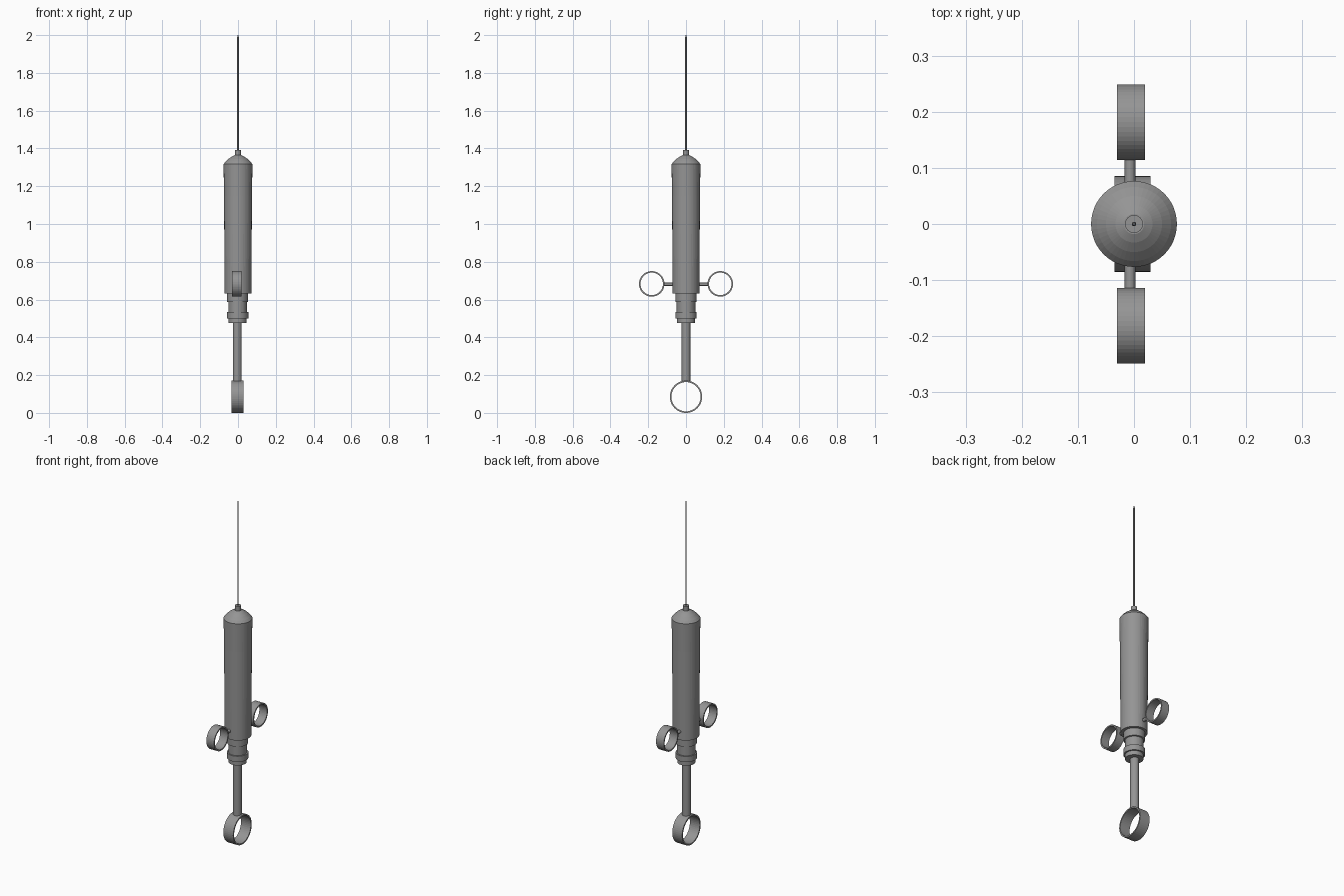
import bpy, bmesh, math
from mathutils import Matrix

if "Cube" in bpy.data.objects:
    bpy.data.objects.remove(bpy.data.objects["Cube"])

SEG = 48

metal = bpy.data.materials.new("dark_metal")
metal.diffuse_color = (0.3, 0.3, 0.3, 1)
metal.use_nodes = True
metal.node_tree.nodes["Principled BSDF"].inputs["Base Color"].default_value = metal.diffuse_color


def finish(name, bm):
    bmesh.ops.recalc_face_normals(bm, faces=bm.faces)
    mesh = bpy.data.meshes.new(name)
    bm.to_mesh(mesh)
    bm.free()
    mesh.materials.append(metal)
    ob = bpy.data.objects.new(name, mesh)
    bpy.context.collection.objects.link(ob)
    return ob


def lathe(name, profile, x=0.0, seg=SEG, closed=False, matrix=None):
    """Revolve (radius, height) points about z; open profiles are capped."""
    bm = bmesh.new()
    rings = []
    for r, z in profile:
        rings.append([bm.verts.new((r * math.cos(2 * math.pi * i / seg),
                                    r * math.sin(2 * math.pi * i / seg), z))
                      for i in range(seg)])
    pairs = list(zip(rings, rings[1:]))
    if closed:
        pairs.append((rings[-1], rings[0]))
    for a, b in pairs:
        for i in range(seg):
            j = (i + 1) % seg
            bm.faces.new((a[i], a[j], b[j], b[i]))
    if not closed:
        bm.faces.new(rings[0])
        bm.faces.new(rings[-1])
    bm.transform(Matrix.Translation((x, 0, 0)) @ (matrix or Matrix()))
    return finish(name, bm)


def grip_ring(name, center, radius, width, wall=0.008):
    """Thin band whose axis runs along x."""
    h, inner = width / 2, radius - wall
    m = Matrix.Translation(center) @ Matrix.Rotation(math.pi / 2, 4, 'Y')
    lathe(name, [(inner, -h), (radius, -h), (radius, h), (inner, h)],
          closed=True, matrix=m)


# Barrel with a slight taper and a domed shoulder
lathe("barrel", [(0.0705, 0.632), (0.0715, 0.78), (0.074, 1.15), (0.0765, 1.317),
                 (0.066, 1.330), (0.050, 1.345), (0.033, 1.357), (0.018, 1.364)])

# Needle hub and needle
lathe("needle_hub", [(0.016, 1.36), (0.016, 1.391)], seg=32)
lathe("needle", [(0.004, 1.385), (0.004, 1.99), (0.002, 2.0)], seg=16)

# Stepped collar below the barrel
lathe("collar", [(0.056, 0.64), (0.056, 0.588), (0.049, 0.586), (0.049, 0.533),
                 (0.0565, 0.533), (0.0565, 0.50), (0.048, 0.50), (0.048, 0.475)], x=-0.002)

# Plunger rod and thumb ring
lathe("plunger_rod", [(0.0235, 0.168), (0.0235, 0.48)], x=-0.004, seg=32)
grip_ring("thumb_ring", (-0.003, 0, 0.0855), 0.0855, 0.064)

# Finger rings on short stems, one on each side
for side, label in ((1, "back"), (-1, "front")):
    grip_ring(label + "_finger_ring", (-0.0055, side * 0.1815, 0.683), 0.0675, 0.05)
    m = Matrix.Translation((-0.007, 0, 0.681)) @ Matrix.Rotation(-side * math.pi / 2, 4, 'X')
    lathe(label + "_finger_stem", [(0.0095, 0.05), (0.0095, 0.118)], seg=20, matrix=m)
